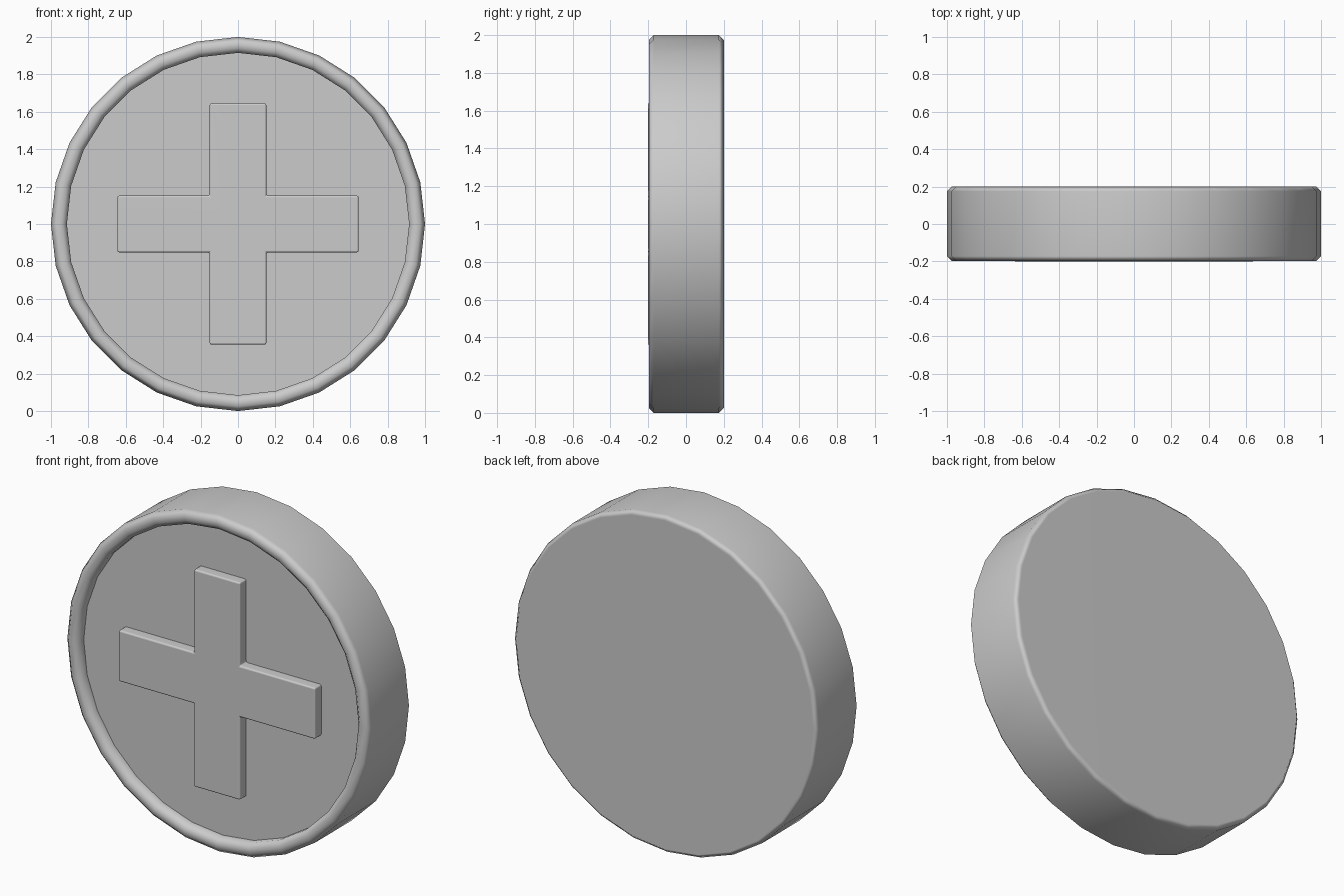
import bpy
import bmesh
from math import sin, cos, pi, radians

cube = bpy.data.objects.get("Cube")
if cube:
    bpy.data.objects.remove(cube, do_unlink=True)

SIDES = 28

grey = bpy.data.materials.new("plain grey")
grey.use_nodes = True
colour = (0.6, 0.6, 0.6, 1)
grey.diffuse_color = colour
grey.node_tree.nodes["Principled BSDF"].inputs["Base Color"].default_value = colour


def finish(bm, name):
    """Turn a bmesh into a smooth-shaded object with flat large faces."""
    bmesh.ops.recalc_face_normals(bm, faces=bm.faces)
    mesh = bpy.data.meshes.new(name)
    bm.to_mesh(mesh)
    bm.free()
    mesh.materials.append(grey)
    obj = bpy.data.objects.new(name, mesh)
    bpy.context.collection.objects.link(obj)
    bpy.ops.object.select_all(action="DESELECT")
    obj.select_set(True)
    bpy.context.view_layer.objects.active = obj
    bpy.ops.object.shade_smooth_by_angle(angle=radians(50))
    normals = obj.modifiers.new("weighted normals", "WEIGHTED_NORMAL")
    normals.keep_sharp = True
    return obj


# Round body: (radius, y) profile from the recessed floor, over the rim, to the back
profile = [(0.915, -0.14), (0.915, -0.175), (0.94, -0.197), (0.975, -0.197),
           (1, -0.172), (1, 0.175), (0.975, 0.2)]
bm = bmesh.new()
rings = []
for radius, y in profile:
    angles = [2 * pi * i / SIDES for i in range(SIDES)]
    rings.append([bm.verts.new((radius * cos(a), y, 1 + radius * sin(a))) for a in angles])
for inner, outer in zip(rings, rings[1:]):
    for i in range(SIDES):
        j = (i + 1) % SIDES
        bm.faces.new((inner[i], inner[j], outer[j], outer[i]))
bm.faces.new(rings[0])
bm.faces.new(rings[-1])
finish(bm, "round_body")

# Raised cross: one corner outline turned four times, extruded and bevelled
ARM, HALF = 0.645, 0.152
bm = bmesh.new()
outline = []
for turn in range(4):
    c, s = cos(turn * pi / 2), sin(turn * pi / 2)
    for x, z in [(ARM, -HALF), (ARM, HALF), (HALF, HALF)]:
        outline.append(bm.verts.new((x * c - z * s, -0.14, 1 + x * s + z * c)))
base = bm.faces.new(outline)
front = bmesh.ops.extrude_face_region(bm, geom=[base])["geom"]
bmesh.ops.translate(bm, vec=(0, -0.06, 0),
                    verts=[v for v in front if isinstance(v, bmesh.types.BMVert)])
bmesh.ops.delete(bm, geom=[f for f in bm.faces if all(v.co.y > -0.15 for v in f.verts)],
                 context="FACES_ONLY")
bmesh.ops.recalc_face_normals(bm, faces=bm.faces)
edges = [e for e in bm.edges if not e.is_boundary]
bmesh.ops.bevel(bm, geom=edges, offset=0.01, segments=2, profile=0.5, affect="EDGES")
finish(bm, "raised_cross")
